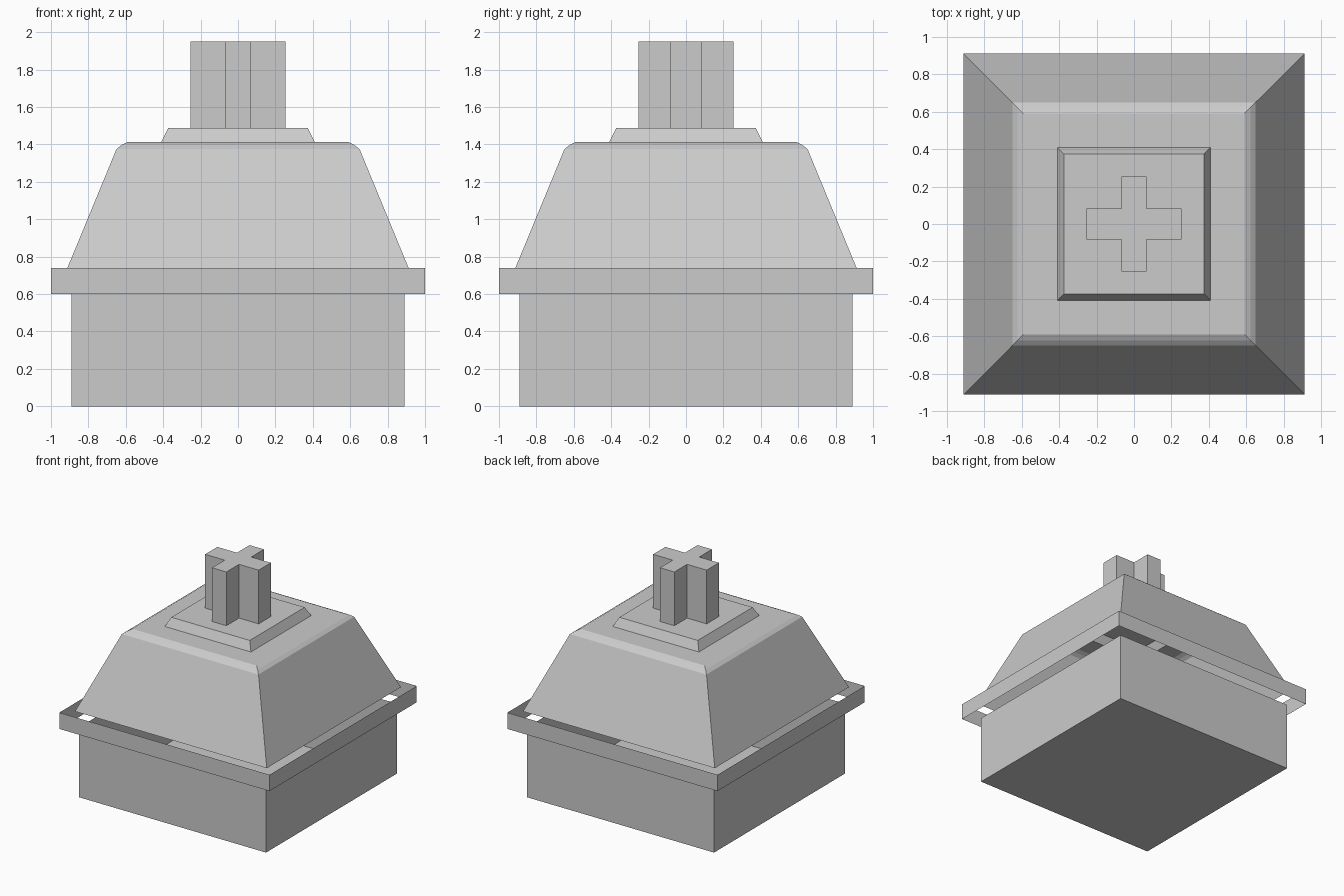
import bpy

if "Cube" in bpy.data.objects:
    bpy.data.objects.remove(bpy.data.objects["Cube"])


def square(h):
    return [(-h, -h), (h, -h), (h, h), (-h, h)]


def cross(r, wx, wy):
    # wx: half width of the y-direction bar, wy: half width of the x-direction bar
    q = [(wx, -r), (wx, -wy), (r, -wy)]
    right = q + [(x, -y) for x, y in reversed(q)]
    return right + [(-x, -y) for x, y in right]


def loft(name, levels, bottom=False, top=False):
    """Skin a stack of (outline, z) levels, with optional end caps."""
    n = len(levels[0][0])
    verts = [(x, y, z) for outline, z in levels for x, y in outline]
    faces = []
    for k in range(len(levels) - 1):
        a, b = k * n, (k + 1) * n
        for i in range(n):
            j = (i + 1) % n
            faces.append((a + i, a + j, b + j, b + i))
    if bottom:
        faces.append(tuple(reversed(range(n))))
    if top:
        faces.append(tuple(range(len(verts) - n, len(verts))))
    mesh = bpy.data.meshes.new(name)
    mesh.from_pydata(verts, [], faces)
    mesh.update()
    obj = bpy.data.objects.new(name, mesh)
    bpy.context.collection.objects.link(obj)
    return obj


# Lower housing: box open at the top
loft("lower_housing", [(square(0.89), 0), (square(0.89), 0.6)], bottom=True)

# Rim: thin band of four upright walls
loft("rim_band", [(square(1.0), 0.6), (square(1.0), 0.74)])

# Upper housing: tapered shell, open below, rounded shoulder, opening under the collar
loft("upper_housing", [(square(h), z) for h, z in
                       [(0.912, 0.74), (0.65, 1.375), (0.622, 1.397),
                        (0.59, 1.413), (0.41, 1.413)]])

# Collar: small tapered plinth under the stem
loft("stem_collar", [(square(0.41), 1.413), (square(0.373), 1.488)], top=True)

# Stem: plus-shaped post
stem = cross(0.255, 0.068, 0.083)
loft("cross_stem", [(stem, 1.488), (stem, 1.95)], top=True)
